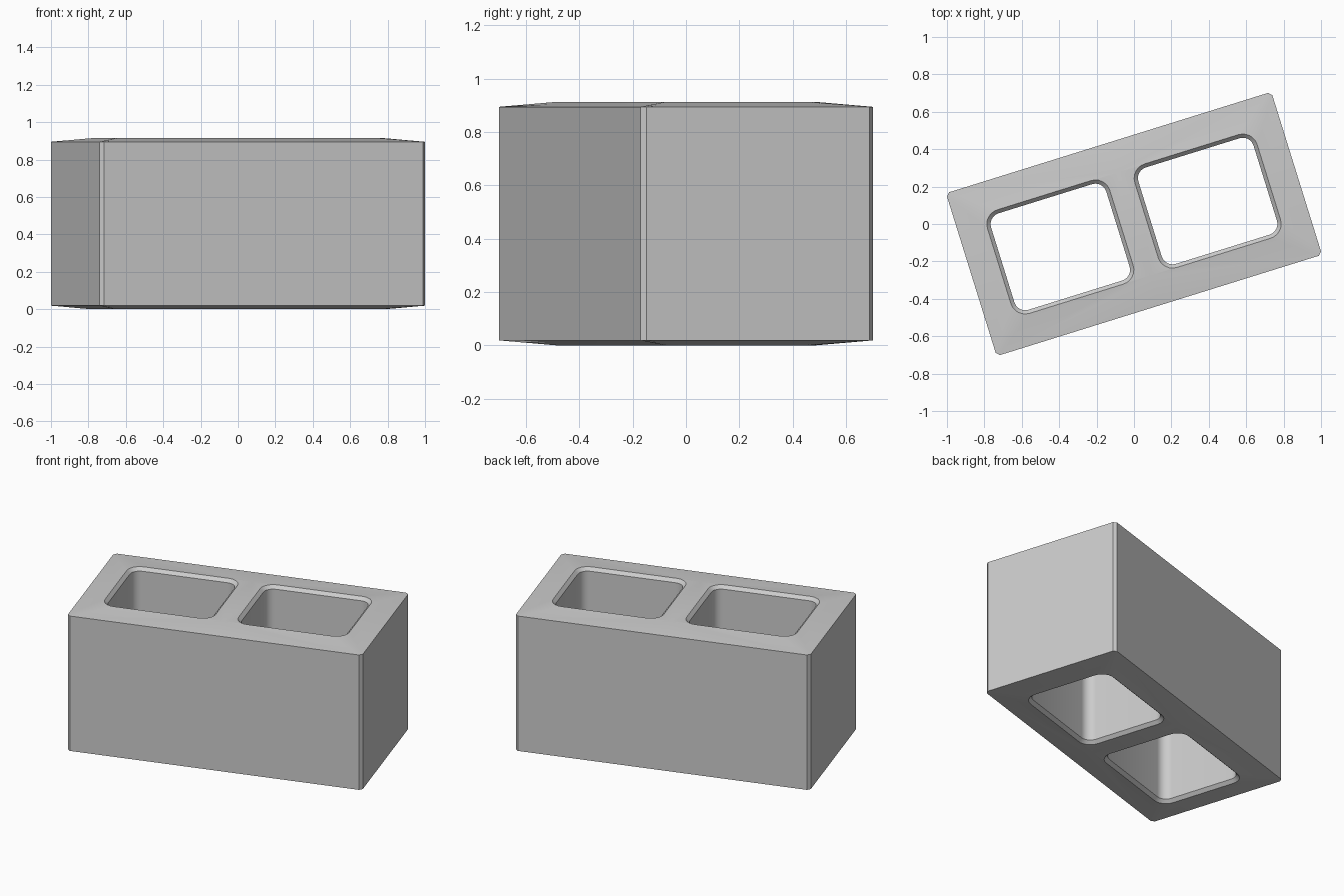
import bpy, bmesh, math

if "Cube" in bpy.data.objects:
    bpy.data.objects.remove(bpy.data.objects["Cube"])

L, W, H = 0.911, 0.456, 0.457      # half length, half depth, half height
CH = 0.018                         # vertical corner chamfer
RIM = H - 0.019                    # height of the outer rim (top is slightly crowned)
U0, U1, V1 = 0.07, 0.755, 0.29     # hollow opening: inner u, outer u, half depth
R, LIP, SEG = 0.08, 0.02, 6        # opening corner radius, lip chamfer

bm = bmesh.new()


def vert(x, y, z):
    return bm.verts.new((x, y, z))


def opening(inset, z):
    """Half outline of the hollow from the web side round to the end wall."""
    r = R - inset
    pts = [(U0 + inset, 0)]
    for cx, start in ((U0 + R, 180), (U1 - R, 90)):
        for i in range(SEG + 1):
            a = math.radians(start - 90 * i / SEG)
            pts.append((cx + r * math.cos(a), V1 - R + r * math.sin(a)))
    pts.append((U1 - inset, 0))
    return [vert(x, y, z) for x, y in pts]


def strip(a, b):
    for i in range(len(a) - 1):
        bm.faces.new((a[i], a[i + 1], b[i + 1], b[i]))


# One eighth of the block: hollow lip and wall
lip = opening(0, H)
wall = opening(LIP, H - LIP)
base = opening(LIP, 0)
strip(lip, wall)
strip(wall, base)

# Outer side walls with chamfered corner
outline = [(0, W), (L - CH, W), (L, W - CH), (L, 0)]
rim = [vert(x, y, RIM) for x, y in outline]
strip([vert(x, y, 0) for x, y in outline], rim)

# Crowned top: web, long side, corner fan, end
c0, c1 = vert(0, 0, H), vert(0, V1, H)
bm.faces.new([c0, c1] + lip[SEG + 1:0:-1] + [lip[0]])
corner = lip[SEG + 2:2 * SEG + 3]
bm.faces.new((rim[0], rim[1], corner[0], lip[SEG + 1], c1))
mid = SEG // 2
for i in range(SEG):
    bm.faces.new((rim[1] if i < mid else rim[2], corner[i], corner[i + 1]))
bm.faces.new((rim[1], rim[2], corner[mid]))
bm.faces.new((rim[2], rim[3], lip[-1], corner[-1]))

bmesh.ops.recalc_face_normals(bm, faces=bm.faces)
if c0.link_faces[0].normal.z < 0:
    bmesh.ops.reverse_faces(bm, faces=bm.faces)

mesh = bpy.data.meshes.new("hollow_block")
bm.to_mesh(mesh)
bm.free()
block = bpy.data.objects.new("hollow_block", mesh)
bpy.context.collection.objects.link(block)
block.location.z = H
block.rotation_euler.z = math.radians(17.3)

bpy.context.view_layer.objects.active = block
block.select_set(True)
bpy.ops.object.shade_smooth_by_angle(angle=math.radians(30))

# Mirror the eighth into the whole block
mirror = block.modifiers.new("mirror", 'MIRROR')
mirror.use_axis = (True, True, True)
mirror.use_clip = True
mirror.merge_threshold = 0.0005
